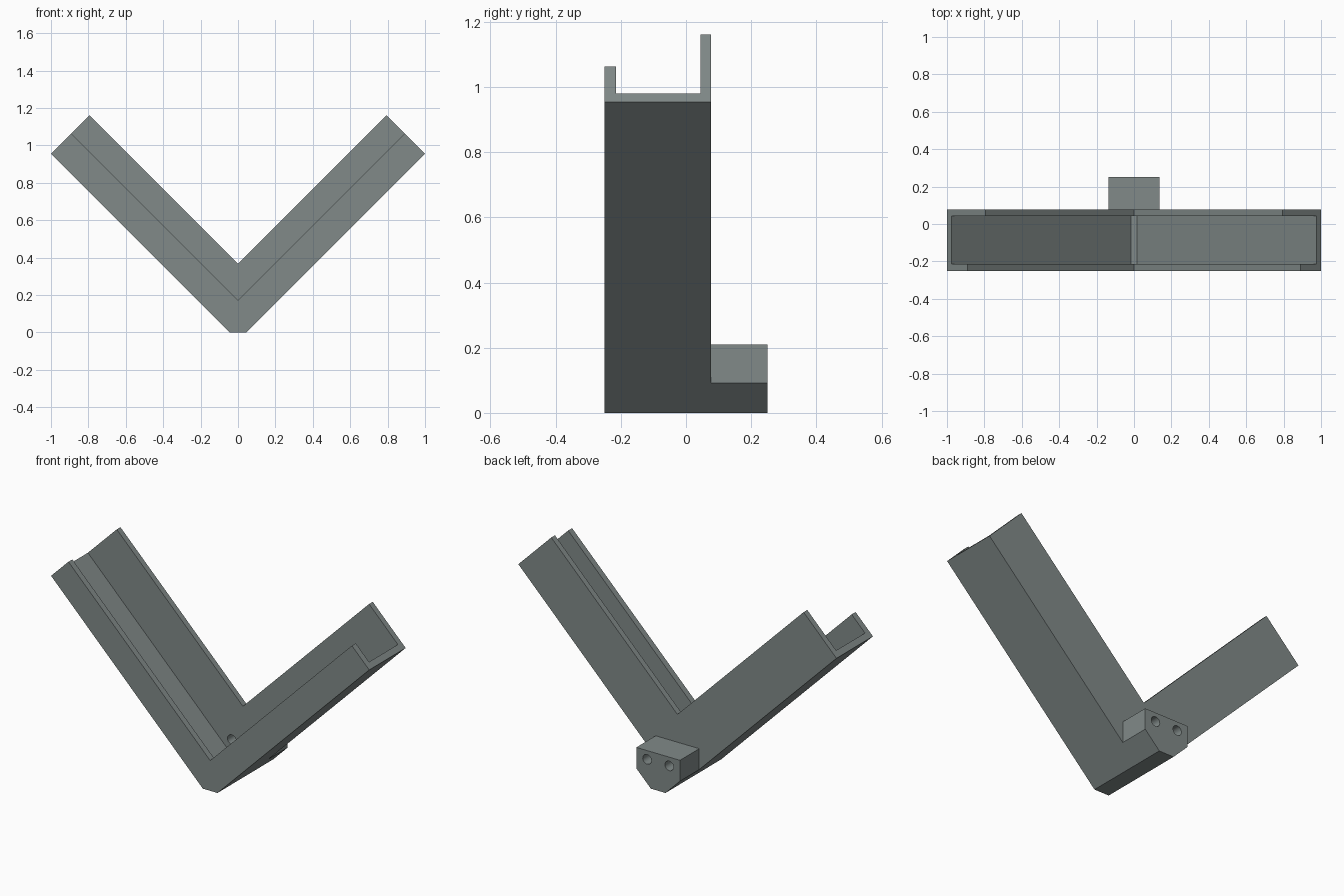
import bpy, bmesh, math
from mathutils import Matrix

if "Cube" in bpy.data.objects:
    bpy.data.objects.remove(bpy.data.objects["Cube"])

grey = bpy.data.materials.new("slate_grey")
grey.diffuse_color = (0.22, 0.255, 0.25, 1)
grey.use_nodes = True
grey.node_tree.nodes["Principled BSDF"].inputs["Base Color"].default_value = grey.diffuse_color


def prism(name, half, y0, y1):
    """Extrude a mirrored (x, z) half profile along y, bottom to top."""
    pts = list(half) + [(-x, z) for x, z in reversed(half) if x > 0]
    bm = bmesh.new()
    face = bm.faces.new([bm.verts.new((x, y0, z)) for x, z in pts])
    ext = bmesh.ops.extrude_face_region(bm, geom=[face])
    for v in ext["geom"]:
        if isinstance(v, bmesh.types.BMVert):
            v.co.y = y1
    bmesh.ops.recalc_face_normals(bm, faces=bm.faces)
    return to_object(name, bm)


def to_object(name, bm):
    me = bpy.data.meshes.new(name)
    bm.to_mesh(me)
    bm.free()
    me.materials.append(grey)
    ob = bpy.data.objects.new(name, me)
    bpy.context.collection.objects.link(ob)
    return ob


def combine(target, tool, operation):
    """Apply a boolean and remove the tool."""
    mod = target.modifiers.new("bool", "BOOLEAN")
    mod.operation, mod.solver, mod.object = operation, "EXACT", tool
    bpy.context.view_layer.objects.active = target
    bpy.ops.object.modifier_apply(modifier=mod.name)
    bpy.data.objects.remove(tool)


# Solid V at the height of the tall back wall
body = prism("v_trough", [(0.046, 0), (1, 0.954), (0.793, 1.161), (0, 0.368)], -0.25, 0.077)

# Mounting block behind the corner
block = prism("mount_block", [(0.046, 0), (0.137, 0.091), (0.137, 0.21)], 0.05, 0.25)
combine(body, block, "UNION")

# Lower the front wall
low = prism("front_cutter", [(0, 0.172), (1.5, 1.672), (1.5, 3), (0, 3)], -0.4, 0.0)
combine(body, low, "DIFFERENCE")

# Open channel between the walls
channel = prism("channel_cutter", [(0.017, 0.022), (1.5, 1.505), (1.5, 3), (0, 3)], -0.215, 0.044)
combine(body, channel, "DIFFERENCE")

# Two bolt holes through the block and back wall
for x in (-0.07, 0.07):
    bm = bmesh.new()
    bmesh.ops.create_cone(bm, cap_ends=True, segments=32, radius1=0.027, radius2=0.027, depth=0.3,
                          matrix=Matrix.Translation((x, 0.16, 0.16)) @ Matrix.Rotation(math.pi / 2, 4, "X"))
    combine(body, to_object("hole_cutter", bm), "DIFFERENCE")

bpy.ops.object.select_all(action="DESELECT")
body.select_set(True)
bpy.context.view_layer.objects.active = body
bpy.ops.object.shade_smooth_by_angle(angle=math.radians(30))
